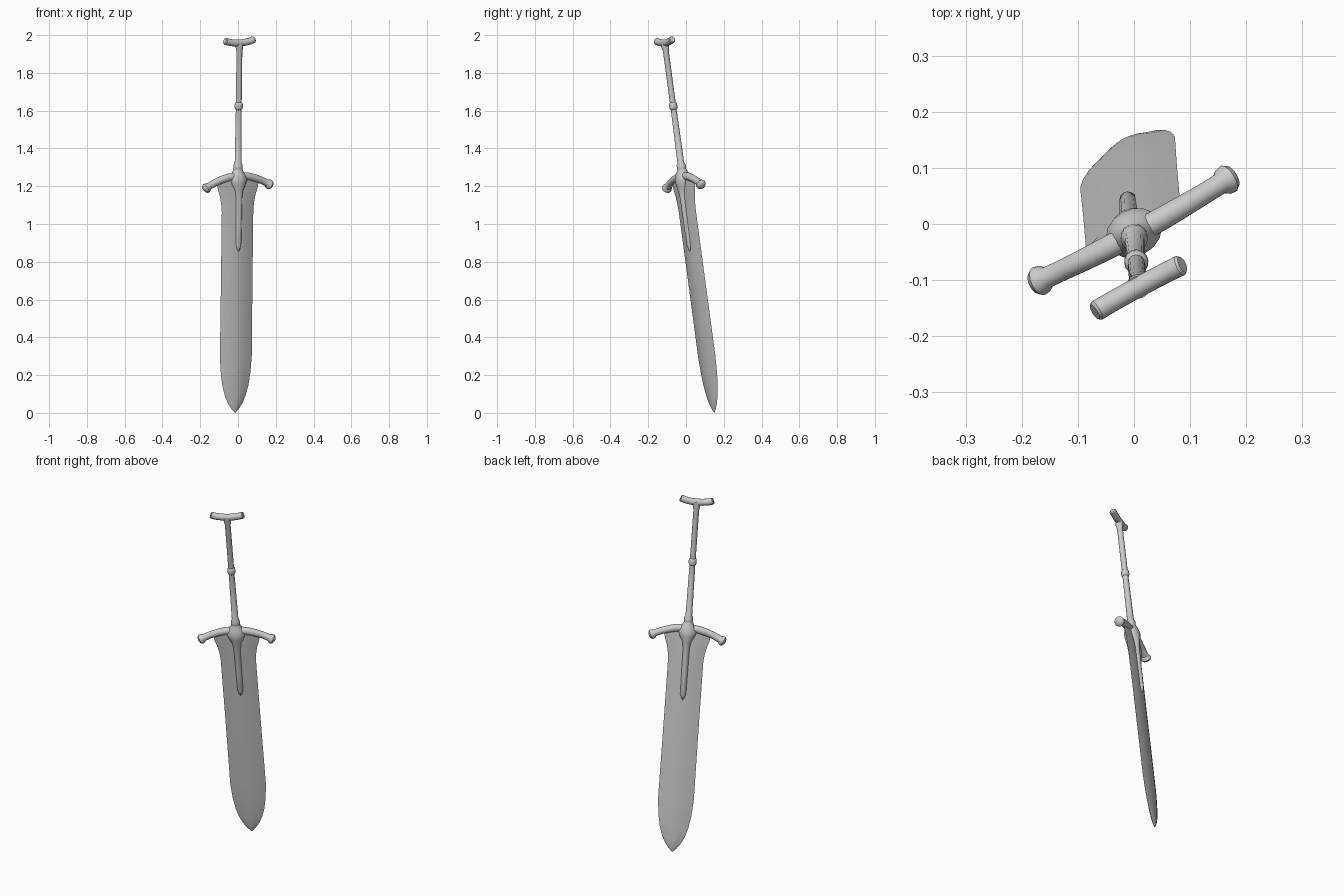
import bpy, bmesh
from math import cos, sin, pi, radians
from mathutils import Vector, Matrix

if "Cube" in bpy.data.objects:
    bpy.data.objects.remove(bpy.data.objects["Cube"])

# Sword frame: local x = blade width, local y = thickness, local z = tip to pommel
TIP = Vector((-0.015, 0.15, 0.0))
U = Vector((0.023, -0.263, 1.963)).normalized()
W = Vector((0.875, 0.48, 0.0))
W = (W - U * W.dot(U)).normalized()
N = U.cross(W)
FRAME = Matrix.Translation(TIP) @ Matrix((W, N, U)).transposed().to_4x4()


def loft(name, rings, angle=35):
    """Skin a list of equal-length point rings and cap both ends."""
    bm = bmesh.new()
    vr = [[bm.verts.new(p) for p in ring] for ring in rings]
    n = len(vr[0])
    for a, b in zip(vr, vr[1:]):
        for i in range(n):
            j = (i + 1) % n
            bm.faces.new((a[i], a[j], b[j], b[i]))
    bm.faces.new(vr[0][::-1])
    bm.faces.new(vr[-1])
    bmesh.ops.recalc_face_normals(bm, faces=bm.faces)
    bm.transform(FRAME)
    mesh = bpy.data.meshes.new(name)
    bm.to_mesh(mesh)
    bm.free()
    ob = bpy.data.objects.new(name, mesh)
    bpy.context.collection.objects.link(ob)
    bpy.ops.object.select_all(action='DESELECT')
    ob.select_set(True)
    bpy.context.view_layer.objects.active = ob
    bpy.ops.object.shade_smooth_by_angle(angle=radians(angle))
    return ob


def oval(s, a, b, n=16):
    """Elliptical ring across the sword axis at height s."""
    return [(a * cos(2 * pi * i / n), b * sin(2 * pi * i / n), s) for i in range(n)]


def bar(name, path, n=16):
    """Round bar along a path of (x, z, radius) in the blade plane."""
    pts = [Vector((x, 0, z)) for x, z, r in path]
    rings = []
    for k, (x, z, r) in enumerate(path):
        t = (pts[min(k + 1, len(pts) - 1)] - pts[max(k - 1, 0)]).normalized()
        side = Vector((-t.z, 0, t.x))
        rings.append([pts[k] + side * (r * cos(2 * pi * i / n)) +
                      Vector((0, r * sin(2 * pi * i / n), 0)) for i in range(n)])
    return loft(name, rings)


# Blade: lens section, (height, half width, half thickness)
lens = [(1, 0), (.6, .62), (.25, .93), (0, 1), (-.25, .93), (-.6, .62),
        (-1, 0), (-.6, -.62), (-.25, -.93), (0, -1), (.25, -.93), (.6, -.62)]
blade = [(0, .001, .001), (.02, .021, .006), (.05, .043, .010), (.09, .062, .012),
         (.14, .077, .014), (.21, .089, .016), (.30, .096, .017), (.7, .095, .017),
         (1.08, .095, .017), (1.12, .099, .017), (1.16, .107, .016),
         (1.20, .120, .015), (1.245, .128, .014)]
loft("blade", [[(x * w, y * t, s) for x, y in lens] for s, w, t in blade])

# Guard block running down into the tongue on both blade faces
block = [(.855, .001, .012), (.875, .012, .024), (.895, .019, .029), (1.0, .020, .030),
         (1.15, .021, .032), (1.19, .026, .036), (1.225, .045, .041),
         (1.25, .052, .042), (1.275, .038, .035), (1.30, .023, .024), (1.32, .018, .018)]
loft("guard_block_and_tongue", [oval(*b) for b in block])

# Guard arms: drooping rods with flared, domed ends
arm = [(.02, 1.264, .021), (.06, 1.260, .021), (.10, 1.250, .020), (.14, 1.236, .019),
       (.175, 1.219, .019), (.183, 1.214, .025), (.192, 1.209, .027),
       (.200, 1.205, .021), (.205, 1.202, .008)]
for side, label in ((1, "right"), (-1, "left")):
    bar("guard_arm_" + label, [(side * x, z, r) for x, z, r in arm])

# Grip with base collar, middle ring and flared neck
grip = [(1.29, .020), (1.305, .024), (1.325, .024), (1.335, .018), (1.62, .0155),
        (1.625, .020), (1.632, .0215), (1.647, .0215), (1.654, .020), (1.659, .0155),
        (1.93, .0155), (1.95, .020), (1.98, .020)]
loft("grip", [oval(s, r, r) for s, r in grip])

# Pommel: short bar curving up at the ends
half = [(.0, 1.976, .0185), (.03, 1.977, .0185), (.06, 1.982, .0185),
        (.084, 1.989, .019), (.089, 1.991, .015)]
path = [(-x, z, r) for x, z, r in half[:0:-1]] + half
bar("pommel", path)
